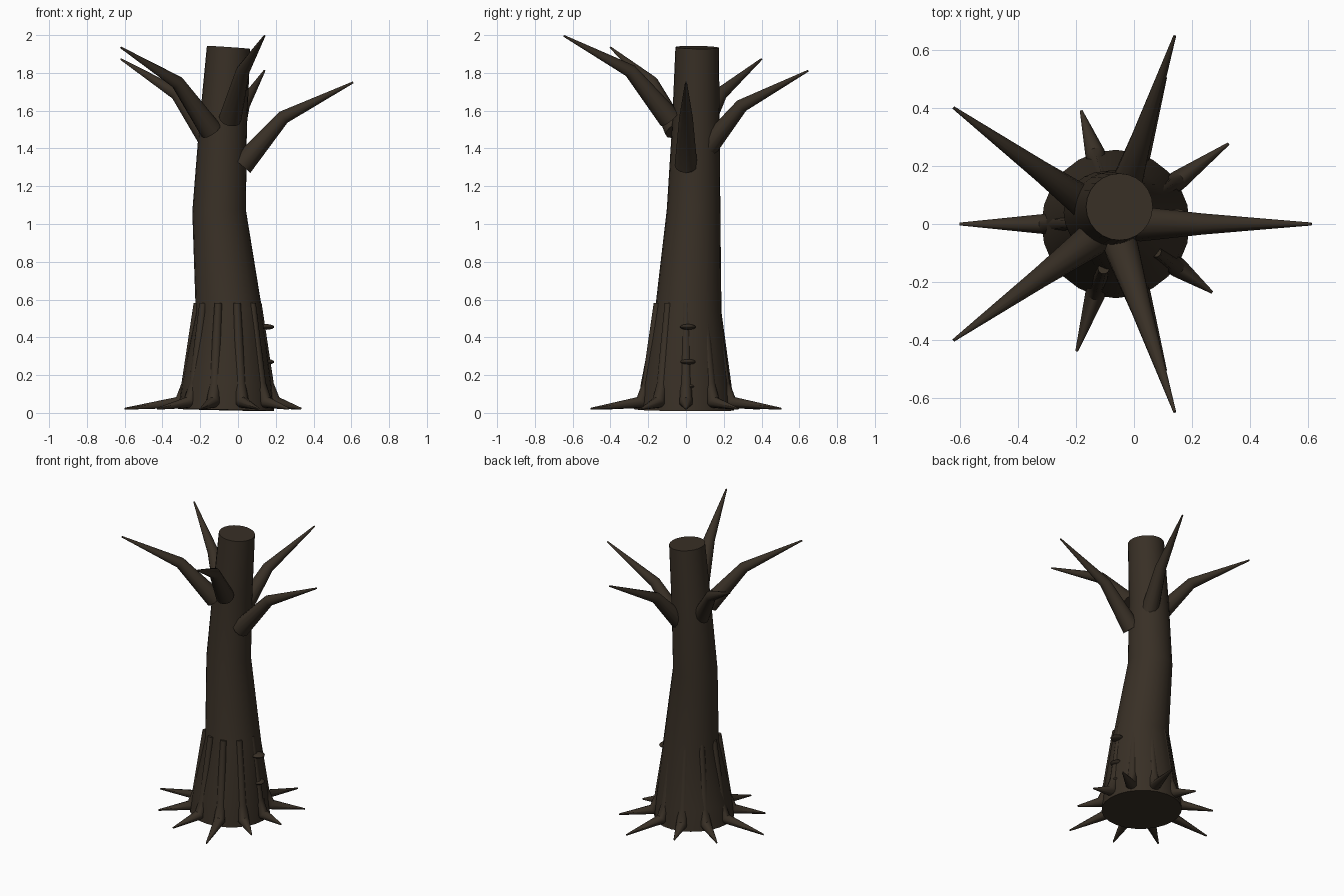
import bpy, bmesh, math
from mathutils import Vector

if "Cube" in bpy.data.objects:
    bpy.data.objects.remove(bpy.data.objects["Cube"])

bark = bpy.data.materials.new("dark_bark")
bark.diffuse_color = (0.040, 0.029, 0.019, 1)
bark.use_nodes = True
bark.node_tree.nodes["Principled BSDF"].inputs["Base Color"].default_value = bark.diffuse_color


def finish(name, bm):
    bmesh.ops.recalc_face_normals(bm, faces=bm.faces)
    me = bpy.data.meshes.new(name)
    bm.to_mesh(me)
    bm.free()
    ob = bpy.data.objects.new(name, me)
    bpy.context.collection.objects.link(ob)
    me.materials.append(bark)
    bpy.ops.object.select_all(action='DESELECT')
    ob.select_set(True)
    bpy.context.view_layer.objects.active = ob
    bpy.ops.object.shade_smooth_by_angle(angle=math.radians(40))
    return ob


def tube(name, path, radii, sides):
    """Capped tapering tube whose rings stand square to the path."""
    bm = bmesh.new()
    pts = [Vector(p) for p in path]
    rings = []
    for i, (p, r) in enumerate(zip(pts, radii)):
        a = (p - pts[i - 1]).normalized() if i else Vector()
        b = (pts[i + 1] - p).normalized() if i < len(pts) - 1 else Vector()
        q = Vector((0, 0, 1)).rotation_difference((a + b).normalized())
        rings.append([bm.verts.new(p + q @ Vector((r * math.cos(t), r * math.sin(t), 0)))
                      for t in (math.tau * k / sides for k in range(sides))])
    for lo, hi in zip(rings, rings[1:]):
        for k in range(sides):
            j = (k + 1) % sides
            bm.faces.new((lo[k], lo[j], hi[j], hi[k]))
    bm.faces.new(rings[0][::-1])
    bm.faces.new(rings[-1])
    return finish(name, bm)


def radial(centre, angle, profile):
    """Turn (distance, height) pairs into a path leaving centre at an angle."""
    return [(centre[0] + d * math.cos(angle), centre[1] + d * math.sin(angle), z)
            for d, z in profile]


# Leaning trunk
tube("trunk",
     [(-.063, 0, .015), (-.060, .001, .15), (-.048, .012, .54),
      (-.100, .040, 1.07), (-.080, .052, 1.5), (-.050, .059, 1.935)],
     [.255, .240, .176, .142, .127, .115], 24)

# Five bent branches, each a little higher than the last
for i in range(5):
    z = 1.31 + .0615 * i
    tube(f"branch_{i + 1}",
         radial((-.07, 0), math.tau * i / 5, [(.09, z), (.31, z + .255), (.68, z + .44)]),
         [.060, .036, .005], 12)

# Ten roots running down the trunk and out along the ground
reach = [.39, .47, .53, .41, .46, .545, .46, .46, .53, .40]
for i, tip in enumerate(reach):
    tube(f"root_{i + 1}",
         radial((-.055, 0), math.tau * i / 10,
                [(.16, .58), (.215, .15), (.25, .055), (tip, .022)]),
         [.020, .030, .036, .005], 10)

# Small shelf fungi on the right side
for i, z in enumerate((.14, .27, .455)):
    bm = bmesh.new()
    bmesh.ops.create_uvsphere(bm, u_segments=16, v_segments=8, radius=1)
    bmesh.ops.scale(bm, verts=bm.verts, vec=(.042, .042, .015))
    bmesh.ops.translate(bm, verts=bm.verts, vec=(.15, .01, z))
    finish(f"shelf_fungus_{i + 1}", bm)
